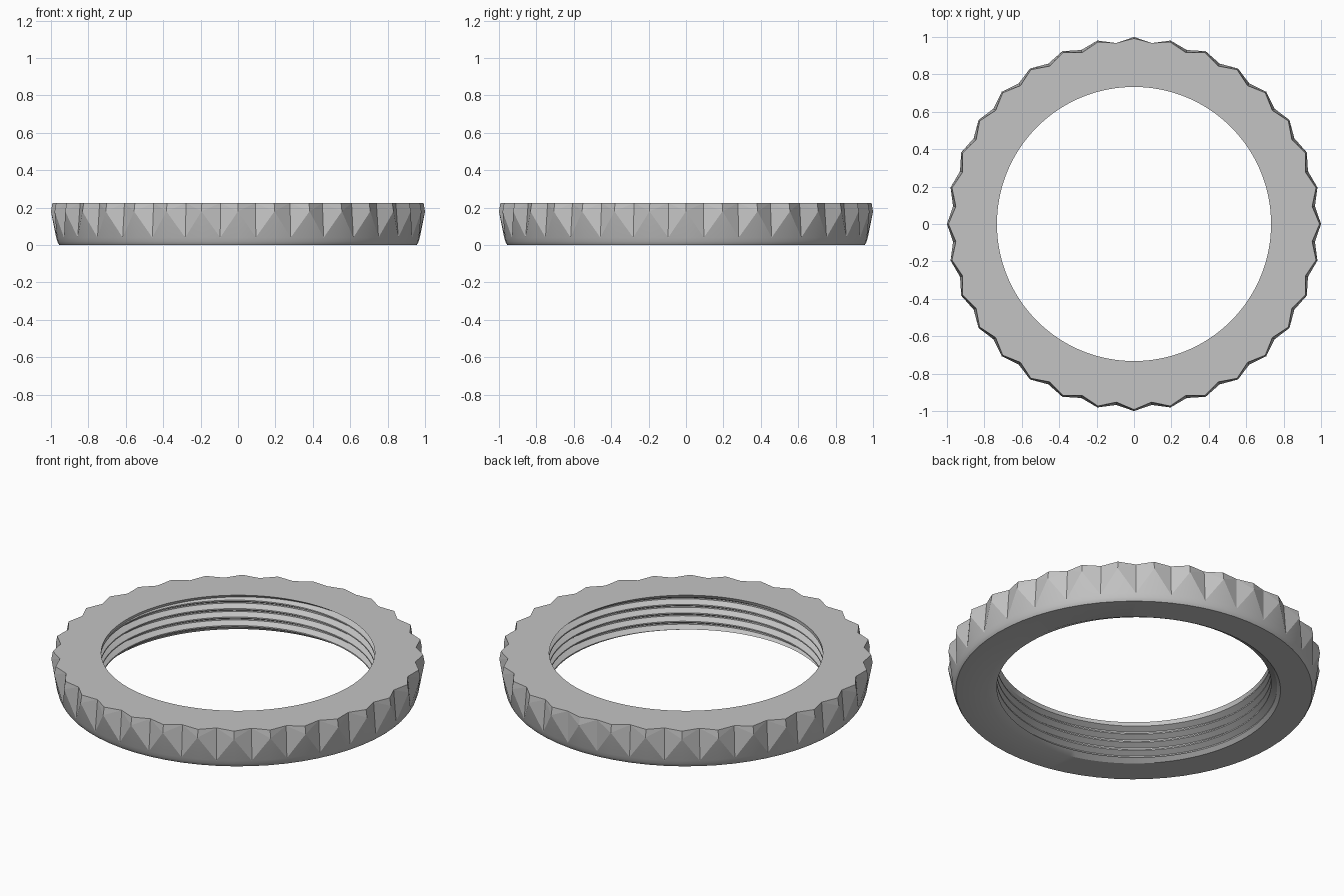
import bpy, bmesh, math
from math import pi, cos, sin, radians

cube = bpy.data.objects.get("Cube")
if cube:
    bpy.data.objects.remove(cube, do_unlink=True)

TEETH = 32
OUT = TEETH * 2          # alternating ridge and valley columns
INN = OUT * 2            # finer columns for the bore
HEIGHT = 0.225
BORE_TOP, BORE_BOTTOM = 0.733, 0.785

steel = bpy.data.materials.new("plain_grey")
steel.use_nodes = True
grey = (0.55, 0.55, 0.55, 1)
steel.diffuse_color = grey
steel.node_tree.nodes["Principled BSDF"].inputs["Base Color"].default_value = grey

bm = bmesh.new()


def point(r, angle, z):
    return bm.verts.new((r * cos(angle), r * sin(angle), z))


def ring(r, z, count):
    return [point(r, 2 * pi * i / count, z) for i in range(count)]


def bridge(low, high):
    n = len(low)
    for i in range(n):
        j = (i + 1) % n
        bm.faces.new((low[i], low[j], high[j], high[i]))


# Rounded lower skirt
skirt = [ring(r, z, OUT) for r, z in
         ((0.955, 0), (0.961, 0.008), (0.966, 0.02), (0.972, 0.04))]
for low, high in zip(skirt, skirt[1:]):
    bridge(low, high)
tips = skirt[-1]

# Gripping teeth: V-shaped notches with a ridge between each pair
top = []
for i in range(OUT):
    a = 2 * pi * i / OUT
    shallow = abs(i - OUT // 4) == 1
    r = 0.992 if i % 2 == 0 else (0.972 if shallow else 0.957)
    top.append(point(r, a, HEIGHT))

notches = []
for i in range(0, OUT, 2):
    ridge = point(1.0, 2 * pi * i / OUT, 0.18)
    prev, nxt = i - 1, i + 1
    bm.faces.new((tips[prev], tips[i], ridge))
    bm.faces.new((tips[i], tips[nxt], ridge))
    # each notch side is folded slightly along its diagonal
    for tip, valley in ((tips[prev], top[prev]), (tips[nxt], top[nxt])):
        notches.append(bm.faces.new((ridge, tip, valley)))
        notches.append(bm.faces.new((ridge, valley, top[i])))

# Flat top and bottom faces
for outer, r, z in ((top, BORE_TOP, HEIGHT), (skirt[0], BORE_BOTTOM, 0)):
    inner = ring(r, z, INN)
    for i in range(OUT):
        j = (i + 1) % OUT
        k = 2 * i
        bm.faces.new((outer[i], outer[j], inner[(k + 2) % INN],
                      inner[k + 1], inner[k]))

# Helical thread in the bore, clipped between a lower and an upper level
PITCH, LOW, HIGH = 0.05, 0.02, 0.205
CREST, ROOT = 0.735, 0.767


def thread_radius(u):
    u %= 1
    if u < 0.15:
        t = 0
    elif u < 0.5:
        t = (u - 0.15) / 0.35
    elif u < 0.65:
        t = 1
    else:
        t = (1 - u) / 0.35
    return CREST + (ROOT - CREST) * t


phases = [turn + step for turn in range(-1, 5) for step in (0, 0.15, 0.5, 0.65)]
columns = []
for i in range(INN + 1):
    a = 2 * pi * i / INN
    column = [point(BORE_BOTTOM, a, 0)]
    for phase in phases:
        z = min(max(LOW + PITCH * (phase + i / INN), LOW), HIGH)
        column.append(point(thread_radius((z - LOW) / PITCH - i / INN), a, z))
    column.append(point(BORE_TOP, a, HEIGHT))
    columns.append(column)
for left, right in zip(columns, columns[1:]):
    for k in range(len(left) - 1):
        bm.faces.new((left[k], left[k + 1], right[k + 1], right[k]))

# Smooth curved surfaces, crisp notches and rims
for face in bm.faces:
    face.smooth = True
for face in notches:
    for edge in face.edges:
        edge.smooth = False
bmesh.ops.remove_doubles(bm, verts=bm.verts[:], dist=0.00002)
bmesh.ops.recalc_face_normals(bm, faces=bm.faces[:])
for edge in bm.edges:
    if len(edge.link_faces) == 2 and edge.calc_face_angle(0) > radians(28):
        edge.smooth = False

mesh = bpy.data.meshes.new("threaded_ring")
bm.to_mesh(mesh)
bm.free()
mesh.materials.append(steel)
obj = bpy.data.objects.new("threaded_ring", mesh)
bpy.context.collection.objects.link(obj)
